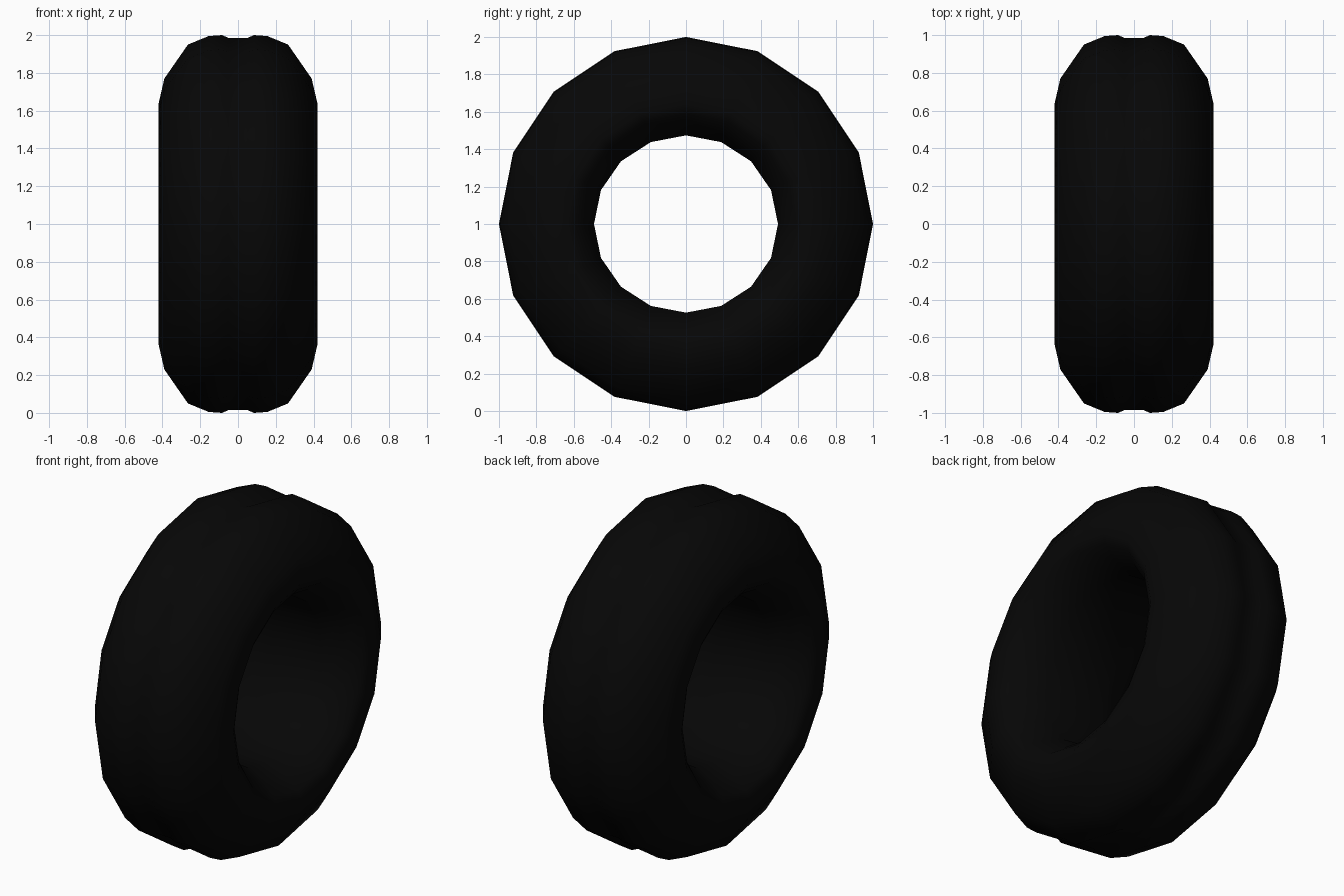
import bpy, bmesh, math

if "Cube" in bpy.data.objects:
    bpy.data.objects.remove(bpy.data.objects["Cube"])

SEGMENTS = 16

# Half cross-section (x, radius), from the tread groove round to the bore
half = [(0.05, 0.985), (0.085, 1.0), (0.155, 0.995), (0.265, 0.95),
        (0.39, 0.77), (0.42, 0.64), (0.39, 0.59), (0.32, 0.535), (0.2, 0.483)]
profile = half + [(-x, r) for x, r in reversed(half)]

# Rubber tyre: spin the closed profile about the x axis (bore slightly oval)
bm = bmesh.new()
rings = []
for i in range(SEGMENTS):
    a = 2 * math.pi * i / SEGMENTS
    ring = []
    for x, r in profile:
        d = 0.009 if r < 0.5 else 0
        ring.append(bm.verts.new((x, (r + d) * math.sin(a), 1 + (r - d) * math.cos(a))))
    rings.append(ring)
n = len(profile)
for i in range(SEGMENTS):
    a, b = rings[i], rings[(i + 1) % SEGMENTS]
    for j in range(n):
        k = (j + 1) % n
        bm.faces.new((a[j], a[k], b[k], b[j]))
bmesh.ops.recalc_face_normals(bm, faces=bm.faces)
for f in bm.faces:
    f.smooth = True
mesh = bpy.data.meshes.new("tyre")
bm.to_mesh(mesh)
bm.free()

rubber = bpy.data.materials.new("black rubber")
rubber.diffuse_color = (0.002, 0.002, 0.002, 1)
rubber.use_nodes = True
rubber.node_tree.nodes["Principled BSDF"].inputs["Base Color"].default_value = rubber.diffuse_color
mesh.materials.append(rubber)
tyre = bpy.data.objects.new("tyre", mesh)
bpy.context.collection.objects.link(tyre)
